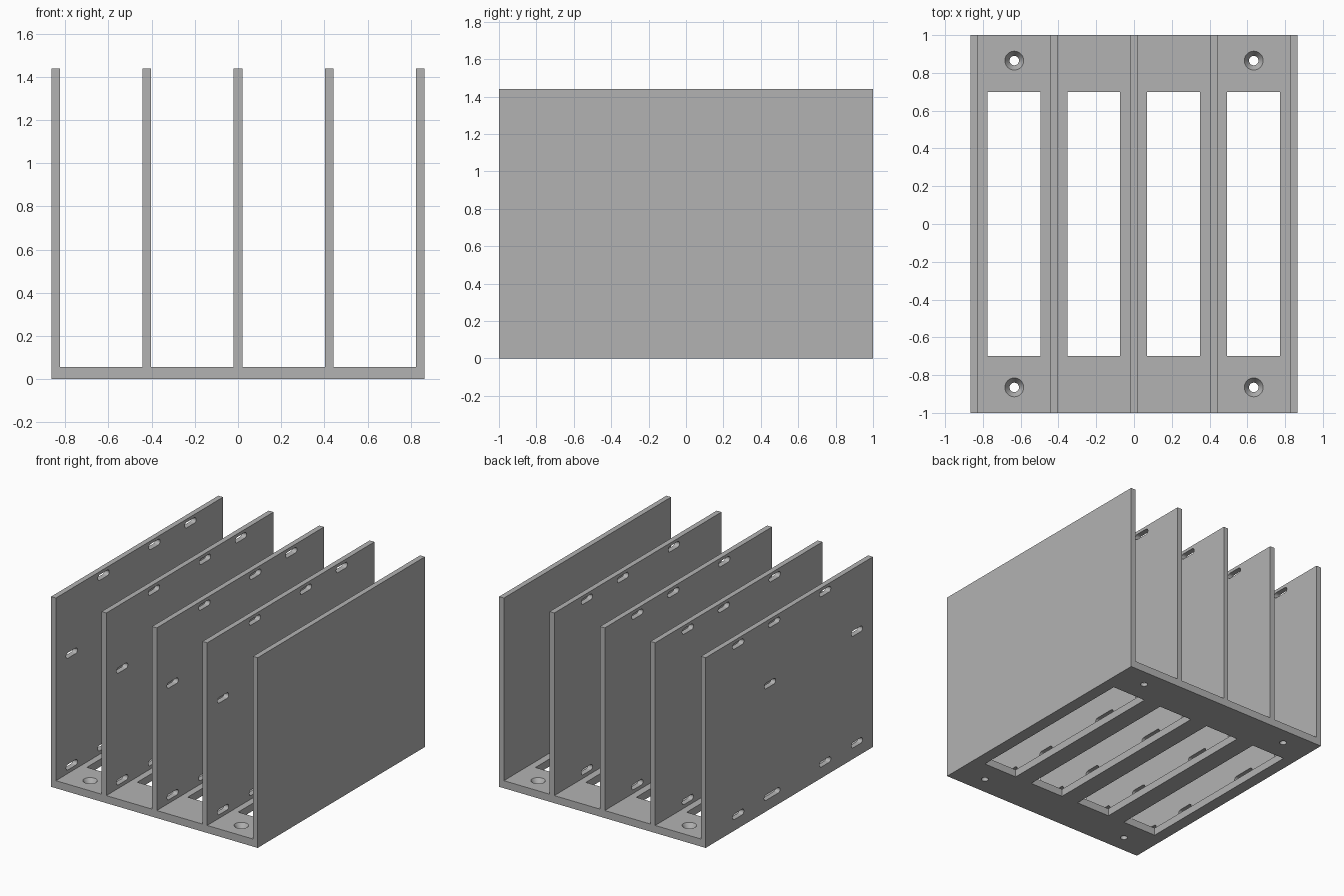
import bpy
import bmesh
from math import pi, cos, sin, radians
from mathutils import Matrix, Vector

if "Cube" in bpy.data.objects:
    bpy.data.objects.remove(bpy.data.objects["Cube"], do_unlink=True)

WIDTH, DEPTH, HEIGHT = 1.73, 2.0, 1.44
BASE, WALL = 0.057, 0.04
PITCH = (WIDTH - WALL) / 4

grey = bpy.data.materials.new("plain_grey")
grey.use_nodes = True
grey.diffuse_color = (0.45, 0.45, 0.45, 1)
grey.node_tree.nodes["Principled BSDF"].inputs["Base Color"].default_value = grey.diffuse_color


def add_box(bm, size, centre):
    matrix = Matrix.Translation(centre) @ Matrix.Diagonal((*size, 1))
    bmesh.ops.create_cube(bm, size=1, matrix=matrix)


def add_prism(bm, outline, offset):
    """Closed solid made by sweeping a flat outline along an offset."""
    face = bm.faces.new([bm.verts.new(p) for p in outline])
    swept = bmesh.ops.extrude_face_region(bm, geom=[face], use_keep_orig=True)
    moved = [v for v in swept["geom"] if isinstance(v, bmesh.types.BMVert)]
    bmesh.ops.translate(bm, verts=moved, vec=offset)


def add_slot(bm, y, z, length=0.135, height=0.042):
    """Rounded slot running along y and cutting through x."""
    r, half = height / 2, (length - height) / 2
    outline = []
    for side in (1, -1):
        for i in range(13):
            a = -pi / 2 + pi * i / 12
            outline.append((-0.1, y + side * (half + r * cos(a)), z + side * r * sin(a)))
    add_prism(bm, outline, Vector((0.2, 0, 0)))


def add_countersunk_hole(bm, x, y, segments=32):
    """Screw hole: straight bore below, widening to the top face."""
    profile = [(0.025, -0.05), (0.025, 0.02), (0.05, BASE), (0.05, 0.1)]
    rings = []
    for r, z in profile:
        angles = [2 * pi * i / segments for i in range(segments)]
        rings.append([bm.verts.new((x + r * cos(a), y + r * sin(a), z)) for a in angles])
    for low, high in zip(rings, rings[1:]):
        for i in range(segments):
            j = (i + 1) % segments
            bm.faces.new((low[i], low[j], high[j], high[i]))
    bm.faces.new(rings[0])
    bm.faces.new(rings[-1])


def make_object(name, bm):
    bmesh.ops.recalc_face_normals(bm, faces=bm.faces)
    mesh = bpy.data.meshes.new(name)
    bm.to_mesh(mesh)
    bm.free()
    mesh.materials.append(grey)
    obj = bpy.data.objects.new(name, mesh)
    bpy.context.collection.objects.link(obj)
    return obj


def cut(target, cutter):
    """Apply a boolean difference and drop the cutter."""
    cutter.hide_render = True
    mod = target.modifiers.new("cut", 'BOOLEAN')
    mod.operation, mod.solver, mod.object = 'DIFFERENCE', 'EXACT', cutter
    graph = bpy.context.evaluated_depsgraph_get()
    result = bpy.data.meshes.new_from_object(target.evaluated_get(graph))
    target.modifiers.clear()
    target.data = result
    bpy.data.objects.remove(cutter, do_unlink=True)


# Base plate with four long windows and four screw holes
bm = bmesh.new()
add_box(bm, (WIDTH, DEPTH, BASE), (0, 0, BASE / 2))
base = make_object("base_plate", bm)
bm = bmesh.new()
for i in range(4):
    add_box(bm, (0.28, 1.4, 0.4), ((i - 1.5) * PITCH - 0.002, 0, 0))
for x in (-1.5 * PITCH, 1.5 * PITCH):
    for y in (-0.865, 0.865):
        add_countersunk_hole(bm, x, y)
cut(base, make_object("base_cutter", bm))

# Slotted divider panel, repeated for the left four walls
bm = bmesh.new()
add_box(bm, (WALL, DEPTH, HEIGHT - BASE), (0, 0, (HEIGHT + BASE) / 2))
panel = make_object("slotted_wall_1", bm)
bm = bmesh.new()
for y in (-0.43, 0.18, 0.61):
    add_slot(bm, y, 1.395)
for y in (-0.81, 0.23):
    add_slot(bm, y, 0.95)
for y in (-0.81, -0.43, 0.61):
    add_slot(bm, y, 0.105)
add_slot(bm, 0.205, 0.105, length=0.19)
cut(panel, make_object("slot_cutter", bm))
panel.location.x = -2 * PITCH
walls = [panel]
for i in range(1, 4):
    copy = bpy.data.objects.new(f"slotted_wall_{i + 1}", panel.data)
    copy.location.x = (i - 2) * PITCH
    bpy.context.collection.objects.link(copy)
    walls.append(copy)

# Solid end wall
bm = bmesh.new()
add_box(bm, (WALL, DEPTH, HEIGHT - BASE), (2 * PITCH, 0, (HEIGHT + BASE) / 2))
make_object("solid_end_wall", bm)

# Smooth the round cuts while keeping the edges crisp
bpy.ops.object.select_all(action='DESELECT')
for obj in (base, panel):
    obj.select_set(True)
bpy.context.view_layer.objects.active = base
bpy.ops.object.shade_smooth_by_angle(angle=radians(25))
